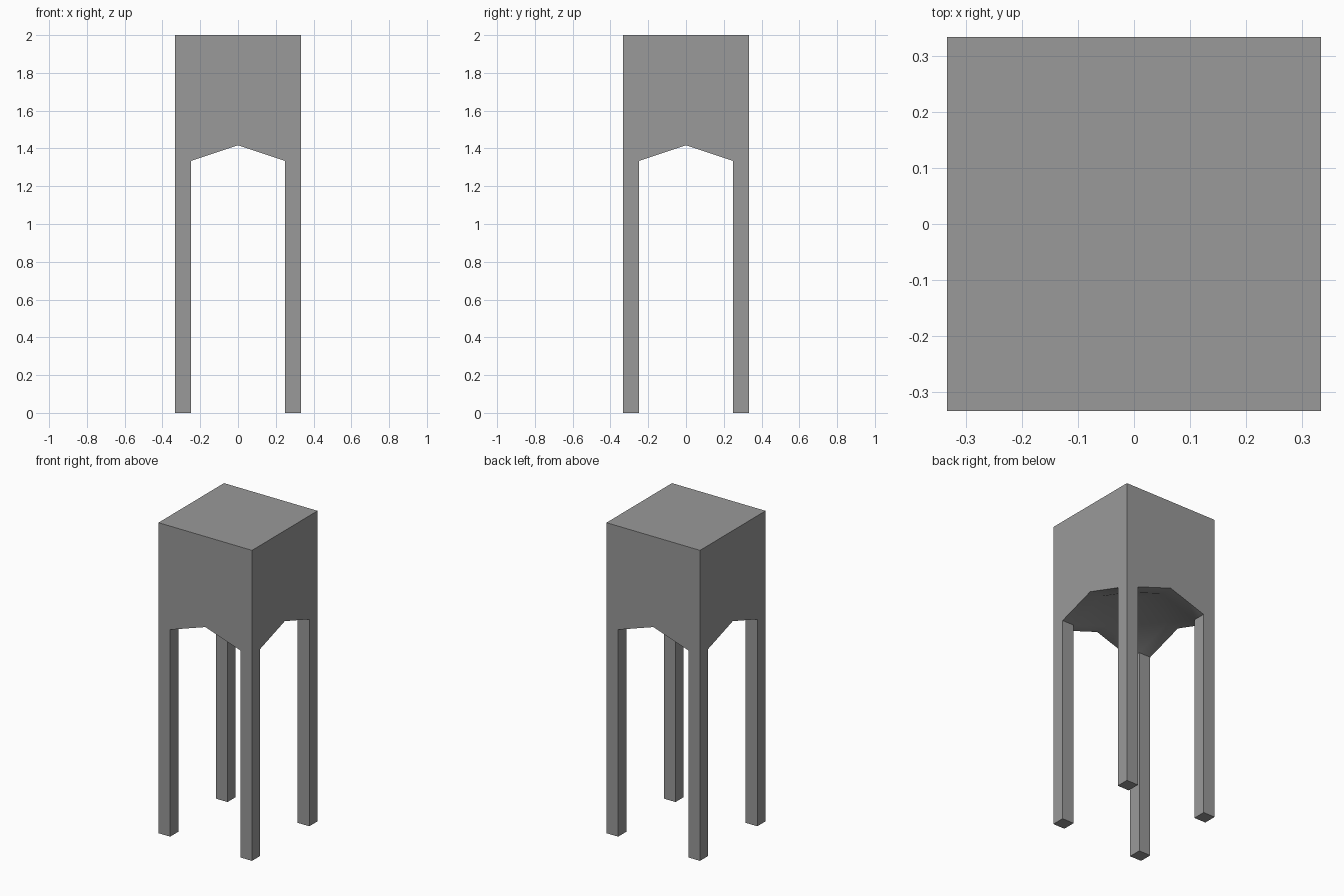
import bpy, bmesh

if "Cube" in bpy.data.objects:
    bpy.data.objects.remove(bpy.data.objects["Cube"])

H, I = 1 / 3, 0.25              # outer half width, inner face of the legs
LEG, ARCH, DOME, TOP = 4 / 3, 17 / 12, 1.5, 2.0
C = [-H, -I, 0, I, H]

grey = bpy.data.materials.new("dark_grey")
grey.diffuse_color = (0.32, 0.32, 0.32, 1)
grey.use_nodes = True
grey.node_tree.nodes["Principled BSDF"].inputs["Base Color"].default_value = grey.diffuse_color


def under(x, y):
    """Height of the vaulted underside."""
    zeros = (x == 0) + (y == 0)
    return (LEG, ARCH, DOME)[zeros]


def finish(bm, name):
    bmesh.ops.remove_doubles(bm, verts=bm.verts, dist=1e-5)
    me = bpy.data.meshes.new(name)
    bm.to_mesh(me)
    bm.free()
    me.materials.append(grey)
    ob = bpy.data.objects.new(name, me)
    bpy.context.collection.objects.link(ob)
    return ob


# body: flat top, four arched sides, vaulted underside open over the legs
bm = bmesh.new()


def face(points):
    return bm.faces.new([bm.verts.new(p) for p in points])


face([(-H, -H, TOP), (H, -H, TOP), (H, H, TOP), (-H, H, TOP)])
for i in range(4):
    a, b = C[i], C[i + 1]
    za, zb = under(a, H), under(b, H)
    face([(a, -H, za), (b, -H, zb), (b, -H, TOP), (a, -H, TOP)])
    face([(b, H, zb), (a, H, za), (a, H, TOP), (b, H, TOP)])
    face([(H, a, za), (H, b, zb), (H, b, TOP), (H, a, TOP)])
    face([(-H, b, zb), (-H, a, za), (-H, a, TOP), (-H, b, TOP)])
    for j in range(4):
        if i in (0, 3) and j in (0, 3):
            continue
        c, d = C[j], C[j + 1]
        face([(x, y, under(x, y)) for x, y in ((a, c), (a, d), (b, d), (b, c))])
body = finish(bm, "body")
bpy.context.view_layer.objects.active = body
body.select_set(True)
bpy.ops.object.shade_smooth_by_angle(angle=0.9)

# four square legs, flush with the body's corners
for sx, side in ((-1, "left"), (1, "right")):
    for sy, end in ((-1, "front"), (1, "back")):
        bm = bmesh.new()
        bmesh.ops.create_cube(bm, size=1)
        for v in bm.verts:
            v.co.x = sx * (H + I) / 2 + v.co.x * (H - I)
            v.co.y = sy * (H + I) / 2 + v.co.y * (H - I)
            v.co.z = (v.co.z + 0.5) * LEG
        top = [f for f in bm.faces if f.calc_center_median().z > LEG - 0.01]
        bmesh.ops.delete(bm, geom=top, context='FACES')
        finish(bm, f"{end}_{side}_leg")
